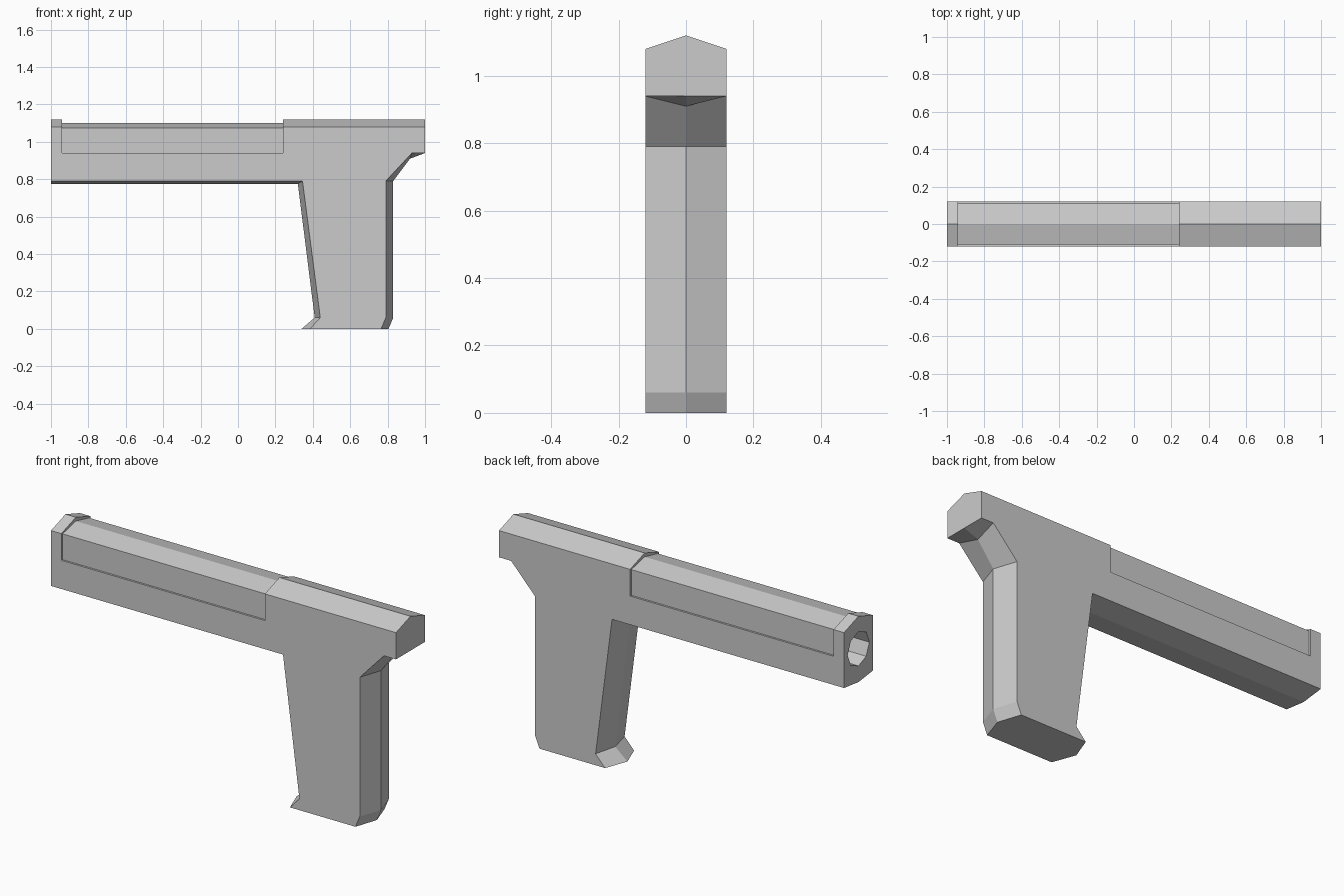
import bpy, bmesh
from math import pi
from mathutils import Matrix

if "Cube" in bpy.data.objects:
    bpy.data.objects.remove(bpy.data.objects["Cube"])

HALF_W = 0.12

# Matching outlines (x, z): flat side wall, and the ridge at y = 0
side = [(-1, 0.79), (0.345, 0.79), (0.44, 0.06), (0.385, 0), (0.765, 0), (0.79, 0.06),
        (0.79, 0.79), (0.93, 0.94), (1, 0.94), (1, 1.08), (-1, 1.08)]
ridge = [(-1, 0.775), (0.32, 0.775), (0.41, 0.06), (0.34, 0), (0.805, 0), (0.83, 0.06),
         (0.83, 0.79), (0.92, 0.91), (1, 0.94), (1, 1.12), (-1, 1.12)]


def finish(bm, name):
    bmesh.ops.remove_doubles(bm, verts=bm.verts, dist=1e-5)
    bmesh.ops.recalc_face_normals(bm, faces=bm.faces)
    mesh = bpy.data.meshes.new(name)
    bm.to_mesh(mesh)
    bm.free()
    ob = bpy.data.objects.new(name, mesh)
    bpy.context.collection.objects.link(ob)
    return ob


def loft(name, loops):
    """Skin between matching loops of points and cap both ends."""
    bm = bmesh.new()
    rows = [[bm.verts.new(p) for p in loop] for loop in loops]
    n = len(rows[0])
    for a, b in zip(rows, rows[1:]):
        for i in range(n):
            j = (i + 1) % n
            bm.faces.new((a[i], a[j], b[j], b[i]))
    bm.faces.new(rows[0])
    bm.faces.new(rows[-1])
    return finish(bm, name)


def subtract(target, cutter):
    cutter.hide_render = True
    mod = target.modifiers.new("cut", 'BOOLEAN')
    mod.operation = 'DIFFERENCE'
    mod.solver = 'EXACT'
    mod.object = cutter
    bpy.context.view_layer.objects.active = target
    bpy.ops.object.modifier_apply(modifier=mod.name)
    bpy.data.objects.remove(cutter)


# Body and grip in one piece, peaked along the centre line
body = loft("body_and_grip", [[(x, y, z) for x, z in outline] for y, outline in
                              ((-HALF_W, side), (0, ridge), (HALF_W, side))])

# Arch-shaped trim that leaves the slightly inset slide section
half = [(0.11, 1.075), (0.11, 0.94), (0.2, 0.94), (0.2, 1.3)]
arch = [(0, 1.10)] + half + [(-y, z) for y, z in reversed(half)]
subtract(body, loft("slide_trim", [[(x, y, z) for y, z in arch] for x in (-0.94, 0.24)]))

# Eight-sided bore in the front end
bm = bmesh.new()
bmesh.ops.create_cone(bm, cap_ends=True, segments=8, radius1=0.09, radius2=0.09, depth=0.6,
                      matrix=Matrix.Translation((-1, 0, 0.95)) @ Matrix.Rotation(pi / 2, 4, 'Y'))
subtract(body, finish(bm, "bore_cutter"))
